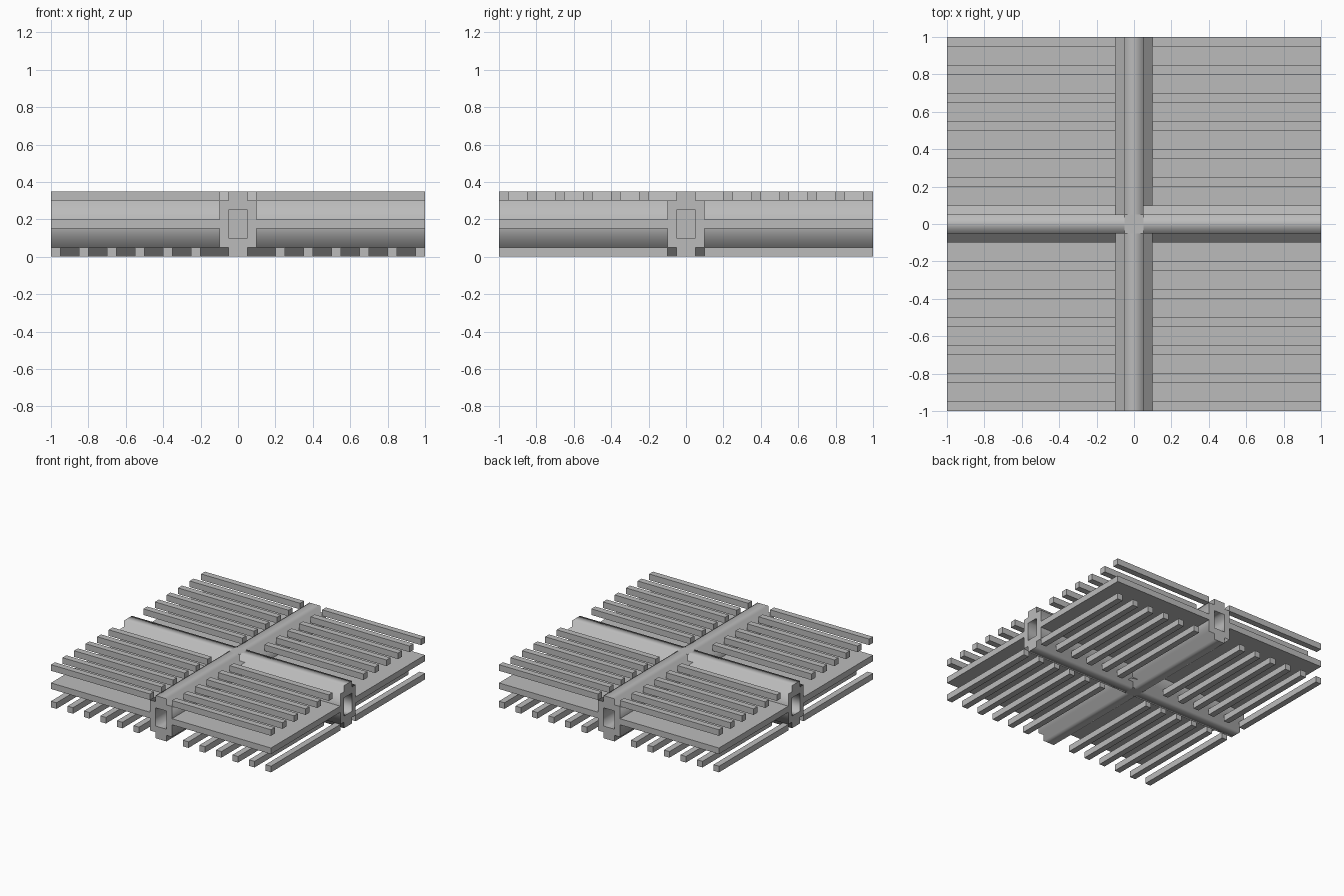
import bpy
import math
from mathutils import Matrix, Vector

cube = bpy.data.objects.get("Cube")
if cube:
    bpy.data.objects.remove(cube, do_unlink=True)

grey = bpy.data.materials.new("plain_grey")
grey.use_nodes = True
COLOUR = (0.5, 0.5, 0.5, 1)
grey.diffuse_color = COLOUR
grey.node_tree.nodes["Principled BSDF"].inputs["Base Color"].default_value = COLOUR


def box(name, low, high):
    """Box between two opposite corners."""
    low, high = Vector(low), Vector(high)
    bpy.ops.mesh.primitive_cube_add(size=1, location=(low + high) / 2)
    ob = bpy.context.object
    ob.name = name
    ob.data.transform(Matrix.Diagonal((*(high - low), 1)))
    ob.data.materials.append(grey)
    return ob


def hollow_arm(name, turn):
    """Ridged hollow beam from the hub to the rim, swept from a flat profile."""
    quarter = [(0.05, 0.175), (0.05, 0.125), (0.1, 0.125)]
    outline = []
    for sx, sz in ((1, 1), (-1, 1), (-1, -1), (1, -1)):
        corner = [(sx * x, sz * z) for x, z in quarter]
        outline += corner if sx * sz < 0 else corner[::-1]
    hole = [(0.05, 0.075), (-0.05, 0.075), (-0.05, -0.075), (0.05, -0.075)]
    curve = bpy.data.curves.new(name, "CURVE")
    curve.dimensions = "2D"
    curve.fill_mode = "BOTH"
    curve.extrude = 0.475
    for loop in (outline, hole):
        spline = curve.splines.new("POLY")
        spline.points.add(len(loop) - 1)
        for point, (x, z) in zip(spline.points, loop):
            point.co = (x, z, 0, 1)
        spline.use_cyclic_u = True
    curve.materials.append(grey)
    ob = bpy.data.objects.new(name, curve)
    bpy.context.collection.objects.link(ob)
    # Stand the profile upright, push it outward, then turn it about the hub
    ob.matrix_world = (Matrix.Rotation(turn, 4, "Z")
                       @ Matrix.Translation((0, -0.525, 0.175))
                       @ Matrix.Rotation(math.pi / 2, 4, "X"))
    bpy.ops.object.select_all(action="DESELECT")
    ob.select_set(True)
    bpy.context.view_layer.objects.active = ob
    bpy.ops.object.convert(target="MESH")


# Four hollow arms meeting at a solid hub
for i, side in enumerate(("front", "left", "back", "right")):
    hollow_arm(side + "_arm", i * math.pi / 2)
box("hub", (-0.05, -0.05, 0), (0.05, 0.05, 0.35))

# Middle plate, one panel in each quarter; slats above and below it
for sx, x_name in ((1, "left"), (-1, "right")):
    for sy, y_name in ((1, "back"), (-1, "front")):
        where = f"{y_name}_{x_name}"

        def part(name, near, far, z, thick=0.05):
            xs = sorted((sx * near[0], sx * far[0]))
            ys = sorted((sy * near[1], sy * far[1]))
            box(f"{where}_{name}", (xs[0], ys[0], z), (xs[1], ys[1], z + thick))

        part("panel", (0.1, 0.1), (1, 1), 0.15)
        for k in range(6):
            a = 0.2 + 0.15 * k
            part(f"upper_slat_{k + 1}", (0.1, a), (1, a + 0.05), 0.3)
            part(f"lower_slat_{k + 1}", (a, 0.1), (a + 0.05, 1), 0)
